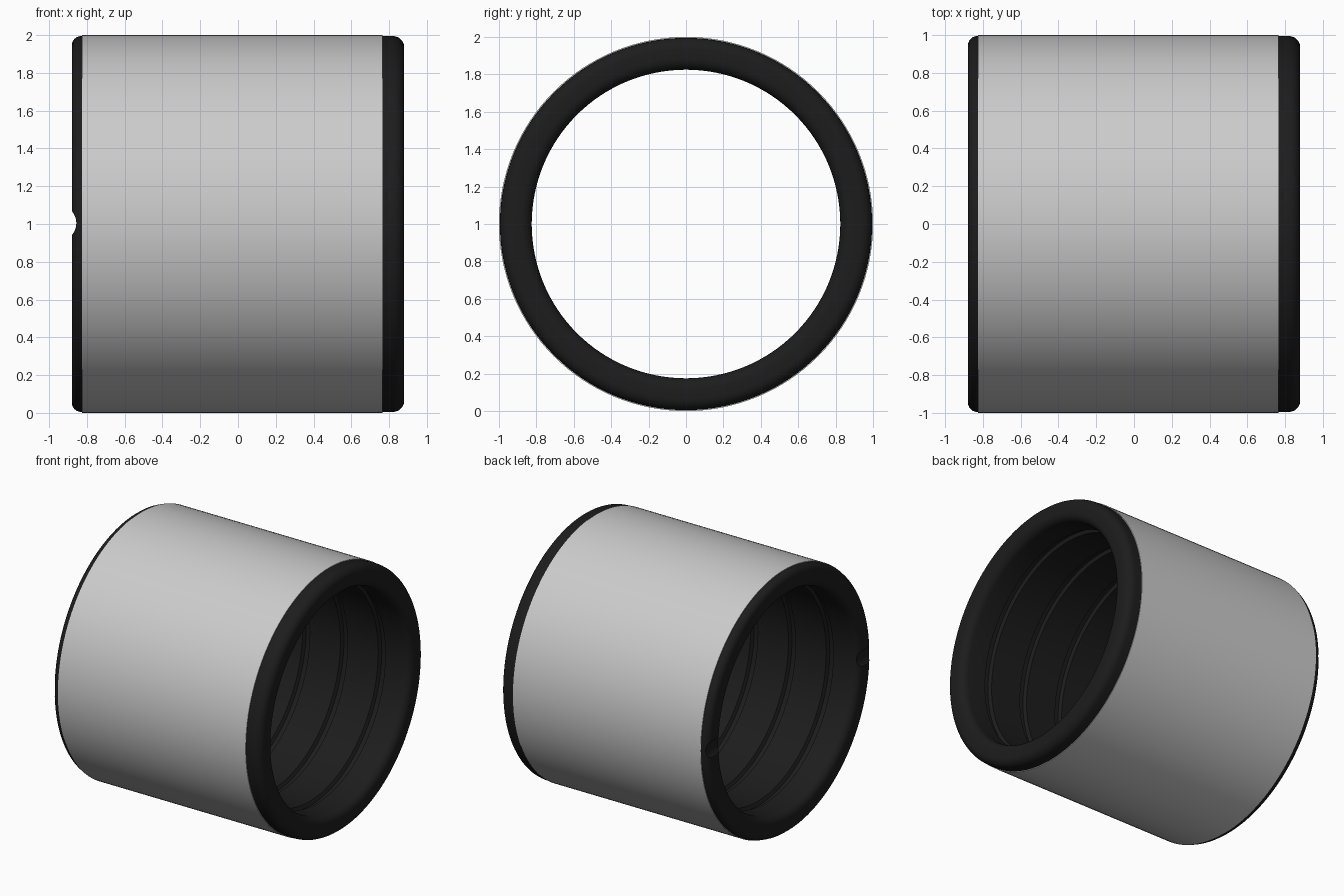
import bpy, bmesh
from math import sin, cos, pi, radians

if "Cube" in bpy.data.objects:
    bpy.data.objects.remove(bpy.data.objects["Cube"])

SEG = 128


def revolve(name, profile, color=None):
    """Spin a closed (x, radius) profile around the X axis at z = 1."""
    bm = bmesh.new()
    rings = []
    for i in range(SEG):
        a = 2 * pi * i / SEG
        rings.append([bm.verts.new((x, r * cos(a), 1 + r * sin(a))) for x, r in profile])
    n = len(profile)
    for i in range(SEG):
        p, q = rings[i], rings[(i + 1) % SEG]
        for j in range(n):
            k = (j + 1) % n
            bm.faces.new((p[j], p[k], q[k], q[j]))
    bmesh.ops.recalc_face_normals(bm, faces=bm.faces)
    me = bpy.data.meshes.new(name)
    bm.to_mesh(me)
    bm.free()
    ob = bpy.data.objects.new(name, me)
    bpy.context.collection.objects.link(ob)
    if color:
        mat = bpy.data.materials.new(name + "_material")
        mat.diffuse_color = color
        mat.use_nodes = True
        mat.node_tree.nodes["Principled BSDF"].inputs["Base Color"].default_value = mat.diffuse_color
        me.materials.append(mat)
    return ob


def arc(cx, cr, rad, a0, a1, n=6):
    return [(cx + rad * cos(radians(a0 + (a1 - a0) * i / n)),
             cr + rad * sin(radians(a0 + (a1 - a0) * i / n))) for i in range(n + 1)]


def smooth(ob):
    bpy.ops.object.select_all(action='DESELECT')
    ob.select_set(True)
    bpy.context.view_layer.objects.active = ob
    bpy.ops.object.shade_smooth_by_angle(angle=radians(30))


# outer metal sleeve
sleeve = revolve("outer_sleeve", [(-0.825, 0.95), (-0.825, 1.0), (0.765, 1.0), (0.765, 0.95)])

# rubber liner: rounded end collars, thin wall under the sleeve, grooved bore
END, OUT, BORE, F = 0.88, 0.995, 0.825, 0.06
profile = arc(-END + F, BORE + F, F, 270, 180)
profile += arc(-END + 0.05, OUT - 0.05, 0.05, 180, 90)
profile += [(-0.825, OUT), (-0.825, 0.95), (0.765, 0.95), (0.765, OUT)]
profile += arc(END - F, OUT - F, F, 90, 0)
profile += arc(END - F, BORE + F, F, 0, -90)
for c in (0.64, 0.32, 0.0, -0.32, -0.64):
    profile += [(c + 0.03, BORE), (c + 0.018, BORE + 0.025),
                (c - 0.018, BORE + 0.025), (c - 0.03, BORE)]
liner = revolve("rubber_liner", profile, (0.012, 0.012, 0.012, 1))

# round notch across the left end, through both walls
bpy.ops.mesh.primitive_cylinder_add(vertices=48, radius=0.095, depth=2.4,
                                    location=(-0.951, 0, 1.005), rotation=(pi / 2, 0, 0))
cutter = bpy.context.object
cutter.name = "notch_cutter"
cutter.hide_render = True
mod = liner.modifiers.new("notch", 'BOOLEAN')
mod.operation = 'DIFFERENCE'
mod.object = cutter
mod.solver = 'EXACT'
bpy.context.view_layer.objects.active = liner
bpy.ops.object.modifier_apply(modifier=mod.name)
bpy.data.objects.remove(cutter, do_unlink=True)

smooth(sleeve)
smooth(liner)
